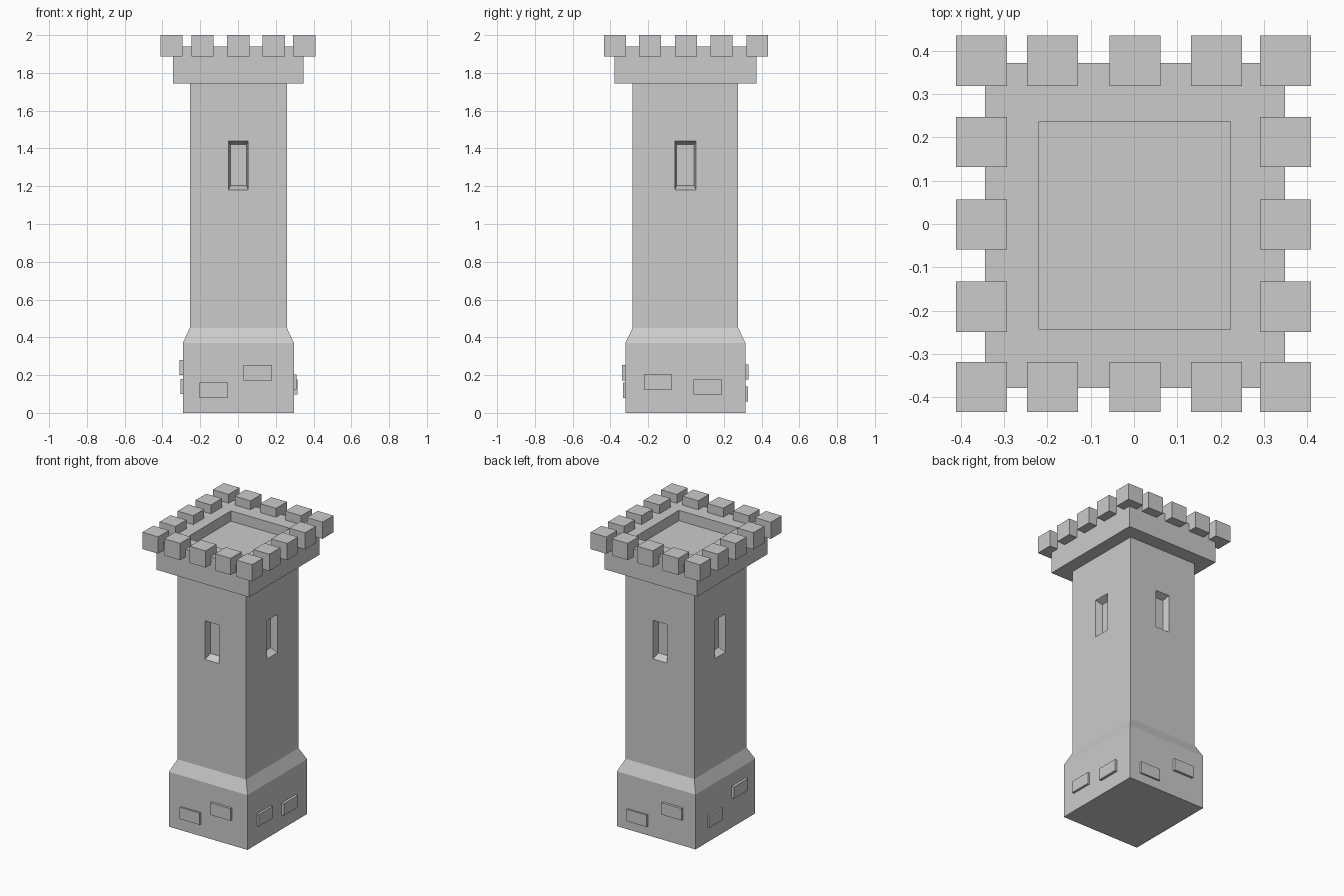
import bpy, bmesh
from mathutils import Matrix
from math import pi

if "Cube" in bpy.data.objects:
    bpy.data.objects.remove(bpy.data.objects["Cube"])


def loft(name, rings, matrix=None):
    """Closed solid through rectangular rings (cx, cy, half_x, half_y, z)."""
    bm = bmesh.new()
    loops = []
    for cx, cy, hx, hy, z in rings:
        loops.append([bm.verts.new((cx + sx * hx, cy + sy * hy, z))
                      for sx, sy in ((-1, -1), (1, -1), (1, 1), (-1, 1))])
    for a, b in zip(loops, loops[1:]):
        for i in range(4):
            j = (i + 1) % 4
            bm.faces.new((a[i], a[j], b[j], b[i]))
    bm.faces.new(loops[0][::-1])
    bm.faces.new(loops[-1])
    if matrix:
        bm.transform(matrix)
    bmesh.ops.recalc_face_normals(bm, faces=bm.faces)
    mesh = bpy.data.meshes.new(name)
    bm.to_mesh(mesh)
    bm.free()
    obj = bpy.data.objects.new(name, mesh)
    bpy.context.collection.objects.link(obj)
    return obj


def box(name, x0, x1, y0, y1, z0, z1):
    c = ((x0 + x1) / 2, (y0 + y1) / 2, (x1 - x0) / 2, (y1 - y0) / 2)
    return loft(name, [(*c, z0), (*c, z1)])


CX, CY = 0.002, -0.001

# Tower: flared base, shaft, overhanging parapet, sunken roof
tower = loft("tower", [(CX, CY - 0.002, hx, hy, z) for hx, hy, z in (
    (0.294, 0.318, 0.0), (0.294, 0.318, 0.37),
    (0.257, 0.279, 0.45), (0.257, 0.279, 1.743),
    (0.346, 0.375, 1.743), (0.346, 0.375, 1.94),
    (0.221, 0.24, 1.94), (0.221, 0.24, 1.87))])

# Tapered window recesses on all four walls
for i in range(4):
    wall, half = (0.279, 0.052) if i % 2 == 0 else (0.257, 0.056)
    rings = [(0, 1.3125, half - 0.01, 0.1075, wall - 0.045),
             (0, 1.31, half, 0.13, wall),
             (0, 1.31, half, 0.13, wall + 0.03)]
    turn = (Matrix.Translation((CX, CY - 0.002, 0)) @ Matrix.Rotation(i * pi / 2, 4, 'Z')
            @ Matrix.Rotation(pi / 2, 4, 'X'))
    cutter = loft(f"window_cutter_{i}", rings, turn)
    cutter.hide_render = True
    cutter.hide_viewport = True
    mod = tower.modifiers.new("window", 'BOOLEAN')
    mod.operation = 'DIFFERENCE'
    mod.solver = 'EXACT'
    mod.object = cutter

# Merlons around the parapet
xs = (-0.352, -0.188, 0.002, 0.19, 0.35)
ys = (-0.376, -0.191, -0.001, 0.189, 0.377)
for i, x in enumerate(xs):
    for j, y in enumerate(ys):
        if i in (0, 4) or j in (0, 4):
            box("merlon", x - 0.059, x + 0.059, y - 0.058, y + 0.058, 1.887, 2.0)

# Raised stones on the base: (start, end, bottom, top, outer face)
for a, b, z0, z1, out in ((-0.203, -0.053, 0.08, 0.16, -0.333),
                          (0.03, 0.18, 0.172, 0.254, -0.338)):
    box("front_stone", a, b, out, -0.30, z0, z1)
for a, b, z0, z1, out in ((0.065, 0.215, 0.06, 0.14, 0.327),
                          (-0.20, -0.05, 0.177, 0.257, 0.332)):
    box("back_stone", a, b, 0.30, out, z0, z1)
for a, b, z0, z1, out in ((-0.222, -0.073, 0.124, 0.204, 0.311),
                          (0.04, 0.19, 0.098, 0.178, 0.314)):
    box("right_stone", 0.28, out, a, b, z0, z1)
for a, b, z0, z1, out in ((0.04, 0.19, 0.10, 0.18, -0.305),
                          (-0.22, -0.07, 0.20, 0.28, -0.31)):
    box("left_stone", out, -0.28, a, b, z0, z1)
